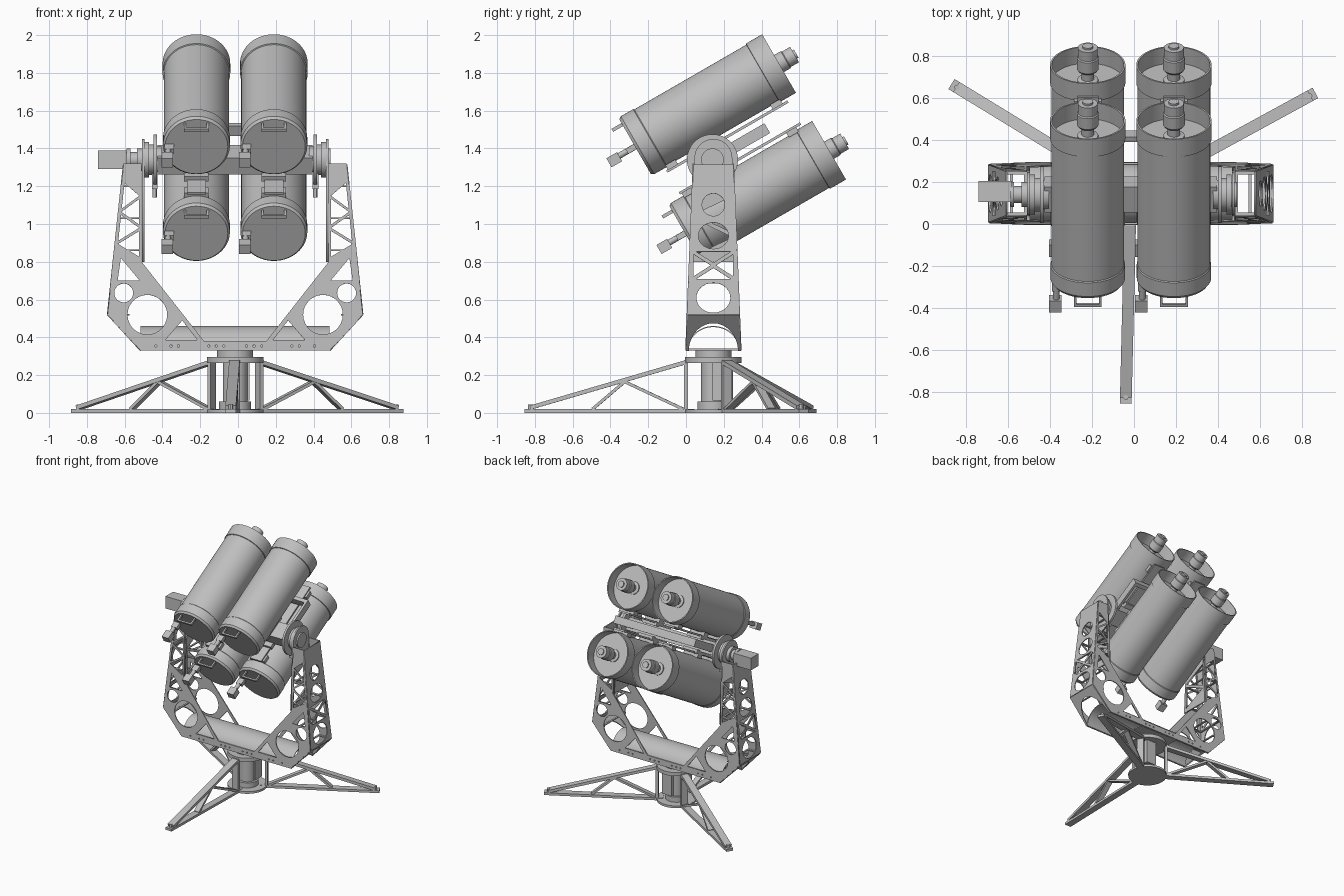
import bpy, bmesh
from math import sin, cos, pi, radians
from mathutils import Matrix, Vector

old = bpy.data.objects.get("Cube")
if old:
    bpy.data.objects.remove(old)

grey = bpy.data.materials.new("matte_grey")
grey.use_nodes = True
COLOUR = (0.52, 0.52, 0.52, 1)
grey.diffuse_color = COLOUR
grey.node_tree.nodes["Principled BSDF"].inputs["Base Color"].default_value = COLOUR

CX, CY, FLOOR = -0.015, 0.145, 0.33      # mount centre and fork underside
PIVOT = Vector((CX, 0.14, 1.34))
X, Y, Z = Vector((1, 0, 0)), Vector((0, 1, 0)), Vector((0, 0, 1))
WORLD = Matrix.Identity(4)


def add(name, mesh, matrix):
    mesh.materials.clear()
    mesh.materials.append(grey)
    obj = bpy.data.objects.new(name, mesh)
    obj.matrix_world = matrix
    bpy.context.collection.objects.link(obj)
    return obj


def frame(origin, x_axis, y_axis):
    x = Vector(x_axis).normalized()
    z = x.cross(Vector(y_axis)).normalized()
    y = z.cross(x)
    return Matrix.Translation(origin) @ Matrix((x, y, z)).transposed().to_4x4()


def box(name, centre, size, matrix=WORLD):
    bm = bmesh.new()
    bmesh.ops.create_cube(bm, size=1)
    bmesh.ops.scale(bm, vec=size, verts=bm.verts)
    bmesh.ops.translate(bm, vec=centre, verts=bm.verts)
    mesh = bpy.data.meshes.new(name)
    bm.to_mesh(mesh)
    bm.free()
    return add(name, mesh, matrix)


def bar(name, p, q, width, depth, side, matrix=WORLD):
    p, q = Vector(p), Vector(q)
    return box(name, (0, 0, 0), ((q - p).length, width, depth), matrix @ frame((p + q) / 2, q - p, side))


def lathe(name, profile, origin, axis, matrix=WORLD, segments=48):
    """Revolve (radius, height) points round an axis."""
    bm = bmesh.new()
    verts = [bm.verts.new((r, 0, h)) for r, h in profile]
    edges = [bm.edges.new(pair) for pair in zip(verts, verts[1:])]
    bmesh.ops.spin(bm, geom=verts + edges, axis=Z, cent=(0, 0, 0), angle=2 * pi, steps=segments)
    bmesh.ops.remove_doubles(bm, verts=bm.verts, dist=1e-4)
    bmesh.ops.recalc_face_normals(bm, faces=bm.faces)
    mesh = bpy.data.meshes.new(name)
    bm.to_mesh(mesh)
    bm.free()
    axis = Vector(axis)
    side = Y if abs(axis.x) > 0.5 else X
    obj = add(name, mesh, matrix @ frame(origin, side, axis.cross(side)))
    bpy.ops.object.select_all(action='DESELECT')
    obj.select_set(True)
    bpy.context.view_layer.objects.active = obj
    bpy.ops.object.shade_smooth_by_angle(angle=radians(30))
    return obj


def rod(name, p, q, radius, matrix=WORLD, segments=32):
    d = Vector(q) - Vector(p)
    return lathe(name, [(0, 0), (radius, 0), (radius, d.length), (0, d.length)], p, d.normalized(), matrix, segments)


def plate(name, loops, thickness, matrix):
    """Flat sheet: the first loop is the outline, the others are holes."""
    curve = bpy.data.curves.new(name, 'CURVE')
    curve.dimensions, curve.fill_mode, curve.extrude = '2D', 'BOTH', thickness / 2
    for loop in loops:
        spline = curve.splines.new('POLY')
        spline.points.add(len(loop) - 1)
        for point, (u, v) in zip(spline.points, loop):
            point.co = (u, v, 0, 1)
        spline.use_cyclic_u = True
    temp = bpy.data.objects.new(name + "_curve", curve)
    mesh = bpy.data.meshes.new_from_object(temp)
    bpy.data.objects.remove(temp)
    return add(name, mesh, matrix)


def arc(u, v, ru, rv, start=0, end=2 * pi, n=28):
    steps = n if end - start > 6 else n - 1
    return [(u + ru * cos(start + (end - start) * i / steps), v + rv * sin(start + (end - start) * i / steps))
            for i in range(n)]


def zigzag(inner, outer, start, step, count):
    """Triangular windows between two upright edges given as functions of height."""
    sides, gap, tris = (inner, outer), step * 0.2, []
    for k in range(count):
        v = start + step * (k + 1)
        low, high = v - step + gap, v + step - gap
        base, tip = sides[k % 2], sides[1 - k % 2]
        tris.append([(base(low), low), (base(high), high), (tip(v), v)])
    return tris


# Tripod: three triangular trusses round a pedestal
for i in range(3):
    leg = Matrix.Translation((CX, CY, 0)) @ Matrix.Rotation(radians(28.6 + 120 * i), 4, 'Z')
    for part, p, q, w, t in (("foot_beam", (0.1, 0, 0.01), (1.0, 0, 0.01), 0.056, 0.02),
                             ("top_beam", (0.14, 0, 0.27), (0.97, 0, 0.028), 0.056, 0.022),
                             ("post", (0.145, 0, 0.02), (0.145, 0, 0.28), 0.056, 0.02),
                             ("inner_strut", (0.16, 0, 0.02), (0.47, 0, 0.165), 0.045, 0.016),
                             ("outer_strut", (0.47, 0, 0.165), (0.64, 0, 0.02), 0.045, 0.016)):
        bar("leg_" + part, p, q, w, t, Y, leg)
    rod("leg_bolt", (0.97, 0, 0), (0.97, 0, 0.045), 0.012, leg, 12)

lathe("pedestal", [(0, 0), (0.15, 0), (0.15, 0.018), (0.085, 0.018), (0.085, 0.06), (0.065, 0.06), (0.065, 0.265),
                   (0.15, 0.265), (0.15, 0.295), (0.095, 0.295), (0.095, FLOOR), (0, FLOOR)], (CX, CY, 0), Z)
box("drive_housing", (CX + 0.03, CY + 0.04, 0.165), (0.09, 0.09, 0.2))

# Fork: front and back cheeks with lightening holes
half = [(0.5, 0), (0.675, 0.19), (0.59, 0.99), (0.495, 0.99), (0.495, 0.47), (0.165, 0.05)]
holes = [arc(0.465, 0.19, 0.105, 0.105), arc(0.59, 0.305, 0.05, 0.05),
         [(0.605, 0.49), (0.505, 0.37), (0.622, 0.37)], [(0.37, 0.055), (0.28, 0.16), (0.2, 0.055)]]
holes += [arc(u, 0.024, 0.006, 0.006, n=8) for u in (0.06, 0.1, 0.14, 0.3, 0.34, 0.42)]
holes += zigzag(lambda v: 0.508, lambda v: 0.66 - (v - 0.19) * 0.106, 0.48, 0.085, 4)
mirrored = lambda loop: [(-u, v) for u, v in loop]
outline = half + mirrored(half)[::-1]
for name, s in (("front_cheek", -1), ("back_cheek", 1)):
    place = Matrix.Translation((CX, CY + s * 0.145, FLOOR)) @ Matrix.Rotation(radians(90 + s * 2.3), 4, 'X')
    plate(name, [outline] + holes + [mirrored(h) for h in holes], 0.008, place)

# Vaulted sheet joining the cheeks
vault = arc(0, 0, 0.14, 0.13, 0, pi) + arc(0, 0, 0.134, 0.124, 0, pi)[::-1]
plate("fork_vault", [vault], 1.0, frame((CX, CY, FLOOR), Y, Z))
box("turntable_plate", (CX, CY, FLOOR + 0.005), (0.36, 0.28, 0.01))


def outer_half(z):
    return 0.675 - (z - 0.52) * 0.106


def half_width(z):
    return 0.145 - 0.04 * (z - FLOOR)


# Crossed lattice windows of the outer arm walls
low, high, e, g = 0.19, 0.335, 0.105, 0.014
mid = (low + high) / 2
cross = [[(-e + g, low), (e - g, low), (0, mid - g)], [(-e + g, high), (e - g, high), (0, mid + g)],
         [(-e, low + g), (-e, high - g), (-g, mid)], [(e, low + g), (e, high - g), (g, mid)]]

# Fork arms: side walls, ribs and bearings
for side, s in (("left", 1), ("right", -1)):
    def at(h, z):
        return Vector((CX + s * h, CY, z))

    # outer wall with round openings
    wall = [(-0.137, 0), (0.137, 0), (0.105, 0.8), (-0.105, 0.8)]
    plate(side + "_outer_wall", [wall, arc(0, 0.09, 0.09, 0.08), arc(0, 0.42, 0.08, 0.07),
                                 arc(0, 0.585, 0.06, 0.06)] + cross, 0.008,
          frame(at(0.675, 0.52), Y, at(0.59, 1.32) - at(0.675, 0.52)))
    # lower bevel with an arched opening
    bevel = [(-0.145, 0)] + arc(0, 0, 0.13, 0.2, 0, pi)[::-1] + [(0.145, 0), (0.137, 0.258), (-0.137, 0.258)]
    plate(side + "_bevel", [bevel], 0.008, frame(at(0.5, FLOOR), Y, at(0.675, 0.52) - at(0.5, FLOOR)))
    # inner wall ending in the rounded bearing carrier
    inner = [(-0.126, 0), (0.126, 0), (0.105, 0.4)] + arc(0, 0.55, 0.1, 0.1, 0, pi) + [(-0.105, 0.4)]
    lattice = zigzag(lambda v: -0.1, lambda v: 0.1, 0.01, 0.12, 2)
    plate(side + "_inner_wall", [inner] + lattice, 0.012, frame(at(0.487, 0.8), Y, Z))
    # ring ribs
    for z in (0.52, 0.69, 0.86, 1.03, 1.2):
        a, b, w = (0.495 if z > 0.75 else 0.56), outer_half(z), half_width(z)
        ring = [(a, -w), (b, -w), (b, w), (a, w)]
        hole = [(a + 0.014, -w + 0.02), (b - 0.014, -w + 0.02), (b - 0.014, w - 0.02), (a + 0.014, w - 0.02)]
        plate(side + "_rib", [ring, hole], 0.008, frame((CX, CY, z), X * s, Y * s))
    # bearing stack along the tilt axis
    stack = [(0, 0.39), (0.07, 0.39), (0.07, 0.415), (0.135, 0.415), (0.135, 0.432), (0.08, 0.432), (0.08, 0.455),
             (0.095, 0.455), (0.095, 0.48), (0.06, 0.48), (0.06, 0.505), (0, 0.505)]
    lathe(side + "_bearing", stack, PIVOT, X * s)
    box(side + "_clamp", PIVOT + X * s * 0.425 - Z * 0.11, (0.03, 0.07, 0.09))
    rod(side + "_clamp_pin", PIVOT + X * s * 0.425 - Z * 0.2, PIVOT + X * s * 0.425 - Z * 0.1, 0.012, segments=12)

# Tilt motor on one side
lathe("motor_coupling", [(0.06, 0.5), (0.06, 0.52), (0.04, 0.52), (0.04, 0.555), (0.06, 0.555), (0.06, 0.575),
                         (0, 0.575)], PIVOT, -X)
box("motor_box", PIVOT + Vector((-0.645, 0.015, 0)), (0.16, 0.1, 0.1))

# Tilting assembly: local y runs along the tubes, local z across the rows
TILT = Matrix.Translation(PIVOT) @ Matrix.Rotation(radians(30), 4, 'X')
box("cross_beam", (0, 0, 0), (0.82, 0.14, 0.1), TILT)
for x in (-0.36, -0.05, 0.05, 0.36):
    box("carrier_side", (x, 0.13, 0), (0.02, 0.4, 0.06), TILT)
box("rear_tie", (0, 0.32, 0), (0.74, 0.03, 0.06), TILT)

shell = [(0, -0.32), (0.166, -0.32), (0.177, -0.305), (0.177, -0.23), (0.173, -0.225), (0.173, 0.46), (0.179, 0.462),
         (0.179, 0.56), (0.171, 0.56), (0.171, 0.47), (0, 0.47)]
knob = [(0.05, 0.465), (0.05, 0.48), (0.03, 0.485), (0.03, 0.525), (0.045, 0.53), (0.052, 0.54), (0.052, 0.6),
        (0.047, 0.605), (0.047, 0.655), (0.025, 0.655), (0.025, 0.665), (0, 0.665)]
for row, n in (("upper", 0.265), ("lower", -0.265)):
    inward = -1 if n > 0 else 1
    for x in (-0.205, 0.205):
        lathe(row + "_tube", shell, (x, 0, n), Y, TILT, 64)
        lathe(row + "_tube_hub", knob, (x, 0, n), Y, TILT, 32)
        # mounting rail and its saddles
        box(row + "_rail", (x, 0.13, n + inward * 0.198), (0.1, 0.74, 0.014), TILT)
        for y in (-0.2, 0.05, 0.44):
            box(row + "_saddle", (x, y, n + inward * 0.18), (0.13, 0.06, 0.03), TILT)
        box(row + "_rail_block", (x, 0, inward * -0.055), (0.13, 0.22, 0.03), TILT)
        # grab handle on the closed end
        for dx in (-0.06, 0.06):
            box("handle_arm", (x + dx, -0.345, n + 0.135), (0.012, 0.06, 0.018), TILT)
        box("handle_grip", (x, -0.375, n + 0.135), (0.132, 0.012, 0.018), TILT)
        # latch box on the rim
        rod("latch_stem", (x - 0.15, -0.43, n), (x - 0.15, -0.28, n), 0.016, TILT, 16)
        box("latch_bracket", (x - 0.145, -0.345, n), (0.05, 0.05, 0.03), TILT)
        box("latch_box", (x - 0.155, -0.45, n - 0.005), (0.06, 0.065, 0.055), TILT)
